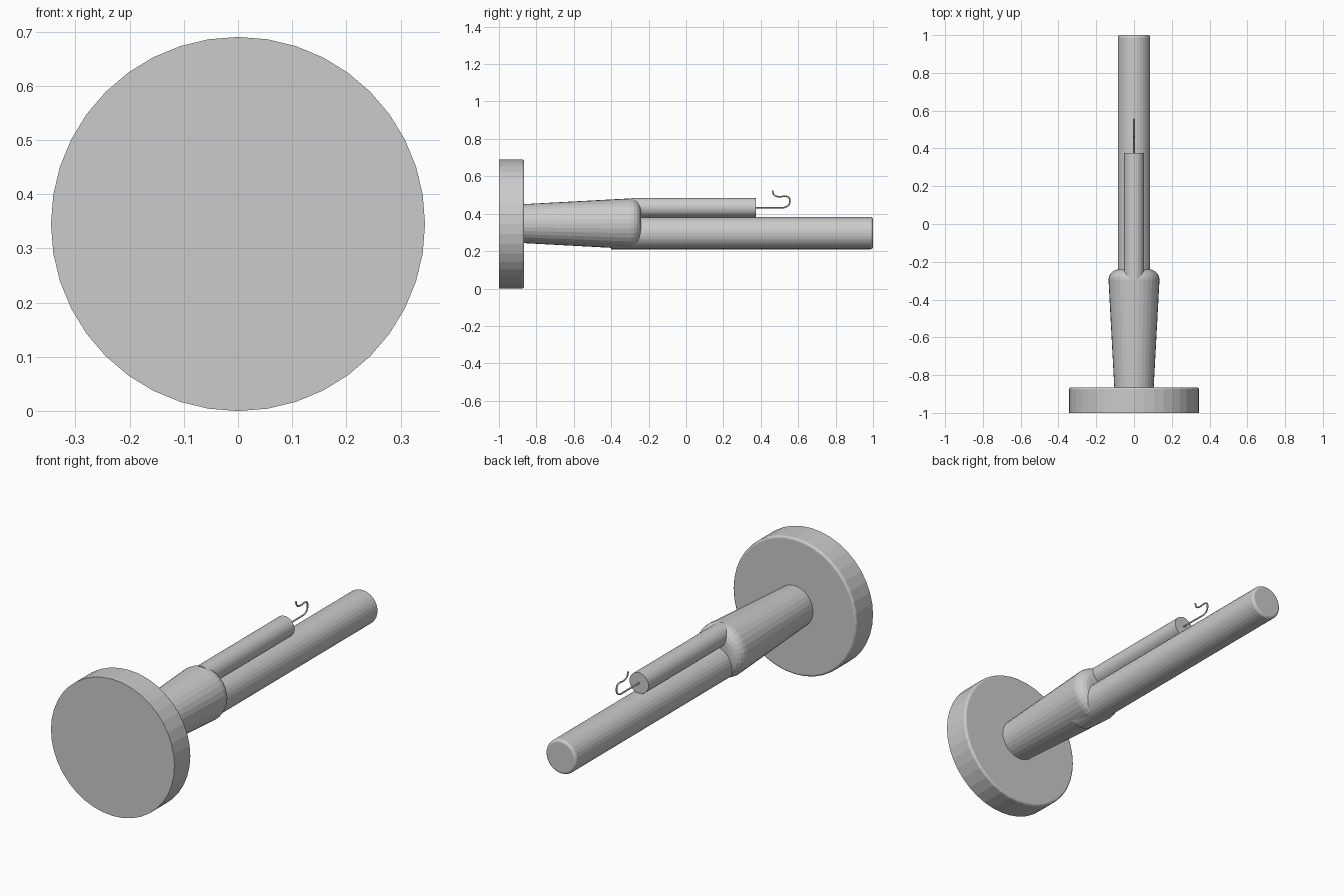
import bpy, bmesh, math
from mathutils import Vector

cube = bpy.data.objects.get("Cube")
if cube:
    bpy.data.objects.remove(cube, do_unlink=True)

grey = bpy.data.materials.new("plain grey")
grey.use_nodes = True
colour = (0.6, 0.6, 0.6, 1)
grey.diffuse_color = colour
grey.node_tree.nodes["Principled BSDF"].inputs["Base Color"].default_value = colour


def rounded_end(y, r, b, steps=5):
    """Profile points of a quarter-round edge finishing at y."""
    angles = [math.pi / 2 * i / steps for i in range(steps + 1)]
    return [(y - b + b * math.sin(a), r - b + b * math.cos(a)) for a in angles]


def lathe(name, profile, z, sides):
    """Closed solid turned around the y direction at height z; profile is (y, radius)."""
    bm = bmesh.new()
    rings = []
    for y, r in profile:
        angles = [2 * math.pi * i / sides for i in range(sides)]
        rings.append([bm.verts.new((r * math.sin(a), y, z + r * math.cos(a))) for a in angles])
    for a, b in zip(rings, rings[1:]):
        for i in range(sides):
            j = (i + 1) % sides
            bm.faces.new((a[i], a[j], b[j], b[i]))
    bm.faces.new(rings[0])
    bm.faces.new(rings[-1])
    bmesh.ops.recalc_face_normals(bm, faces=bm.faces)
    mesh = bpy.data.meshes.new(name)
    bm.to_mesh(mesh)
    bm.free()
    mesh.materials.append(grey)
    obj = bpy.data.objects.new(name, mesh)
    bpy.context.collection.objects.link(obj)
    return obj


# Round base with a softened back edge, then the flared socket
lathe("base_disc", [(-1, 0.345)] + rounded_end(-0.865, 0.345, 0.012), 0.345, 40)
lathe("socket", [(-0.87, 0.104)] + rounded_end(-0.24, 0.135, 0.055), 0.347, 32)

# Long main rod and the shorter tube lying on top of it
lathe("main_rod", [(-0.4, 0.086)] + rounded_end(1, 0.086, 0.014), 0.296, 32)
lathe("upper_tube", [(-0.29, 0.053), (0.375, 0.053)], 0.432, 32)

# Bent wire hook at the end of the tube
path = [(0.36, 0.433), (0.525, 0.433), (0.548, 0.445), (0.555, 0.467),
        (0.55, 0.486), (0.533, 0.493), (0.495, 0.491), (0.472, 0.499), (0.462, 0.524)]
curve = bpy.data.curves.new("wire_hook", "CURVE")
curve.dimensions = "3D"
curve.bevel_depth = 0.004
curve.bevel_resolution = 2
curve.use_fill_caps = True
curve.resolution_u = 4
spline = curve.splines.new("BEZIER")
spline.bezier_points.add(len(path) - 1)
for point, (y, z) in zip(spline.bezier_points, path):
    point.co = Vector((0, y, z))
    point.handle_left_type = point.handle_right_type = "AUTO"
# Keep the shank straight
for point in spline.bezier_points[:2]:
    point.handle_left_type = point.handle_right_type = "VECTOR"
curve.materials.append(grey)
bpy.context.collection.objects.link(bpy.data.objects.new("wire_hook", curve))
